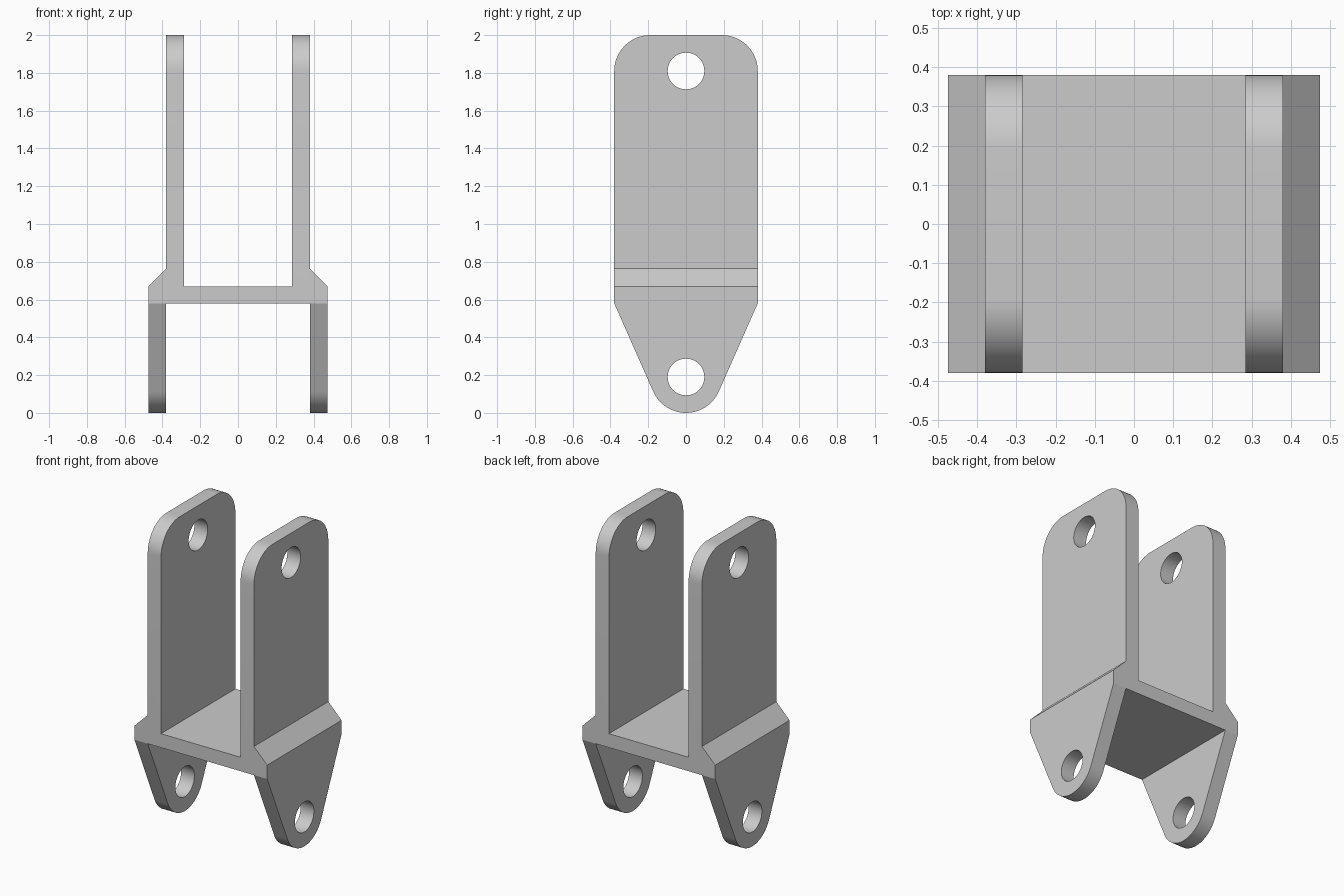
import bpy
import bmesh
from math import sin, cos, radians, pi
from mathutils import Vector

if "Cube" in bpy.data.objects:
    bpy.data.objects.remove(bpy.data.objects["Cube"], do_unlink=True)

# Main sizes
HALF_DEPTH = 0.38
THICK = 0.095
ARM_OUT = 0.38
LUG_OUT = ARM_OUT + THICK
WEB_LOW, WEB_TOP = 0.58, 0.67
TOP = 2.0
RADIUS = 0.19
HOLE = 0.097

grey = bpy.data.materials.new("plain_grey")
grey.use_nodes = True
grey.diffuse_color = (0.6, 0.6, 0.6, 1)
grey.node_tree.nodes["Principled BSDF"].inputs["Base Color"].default_value = (0.6, 0.6, 0.6, 1)


def prism(name, points, sweep):
    """Extrude a closed outline along the vector sweep."""
    bm = bmesh.new()
    face = bm.faces.new([bm.verts.new(p) for p in points])
    new = bmesh.ops.extrude_face_region(bm, geom=[face])["geom"]
    verts = [v for v in new if isinstance(v, bmesh.types.BMVert)]
    bmesh.ops.translate(bm, verts=verts, vec=Vector(sweep))
    bmesh.ops.recalc_face_normals(bm, faces=bm.faces)
    mesh = bpy.data.meshes.new(name)
    bm.to_mesh(mesh)
    bm.free()
    mesh.materials.append(grey)
    obj = bpy.data.objects.new(name, mesh)
    bpy.context.collection.objects.link(obj)
    return obj


def arc(y, z, r, start, end, steps):
    angles = [radians(start + (end - start) * i / steps) for i in range(steps + 1)]
    return [(y + r * cos(a), z + r * sin(a)) for a in angles]


def combine(target, cutter, operation):
    mod = target.modifiers.new(operation.lower(), 'BOOLEAN')
    mod.object, mod.operation, mod.solver = cutter, operation, 'EXACT'
    bpy.context.view_layer.objects.active = target
    bpy.ops.object.modifier_apply(modifier=mod.name)
    bpy.data.objects.remove(cutter, do_unlink=True)


# Cross-section: two arms, web, chamfered shoulders and two lugs (right half, mirrored)
half = [(ARM_OUT, WEB_LOW), (ARM_OUT, -0.1), (LUG_OUT, -0.1), (LUG_OUT, WEB_TOP),
        (ARM_OUT, WEB_TOP + THICK), (ARM_OUT, TOP + 0.1),
        (ARM_OUT - THICK, TOP + 0.1), (ARM_OUT - THICK, WEB_TOP)]
section = half + [(-x, z) for x, z in reversed(half)]
bracket = prism("clevis_bracket", [(x, -0.5, z) for x, z in section], (0, 1, 0))

# Side outline: rounded arm top, straight sides, lug tapering to a round end
side = arc(0, RADIUS, RADIUS, -90, -23.8, 14)
side += [(HALF_DEPTH, WEB_LOW)]
side += arc(HALF_DEPTH - RADIUS, TOP - RADIUS, RADIUS, 0, 90, 16)
outline = side + [(-y, z) for y, z in reversed(side[1:])]
combine(bracket, prism("side_outline", [(-0.6, y, z) for y, z in outline], (1.2, 0, 0)),
        'INTERSECT')

# Pin holes through the lugs and the arms
for z in (RADIUS, TOP - RADIUS):
    circle = arc(0, z, HOLE, 0, 360, 48)[:-1]
    combine(bracket, prism("pin_hole", [(-0.7, y, h) for y, h in circle], (1.4, 0, 0)),
            'DIFFERENCE')

# Smooth round edges, keep flat faces crisp
bpy.ops.object.select_all(action='DESELECT')
bracket.select_set(True)
bpy.context.view_layer.objects.active = bracket
bpy.ops.object.shade_smooth_by_angle(angle=pi / 9)
